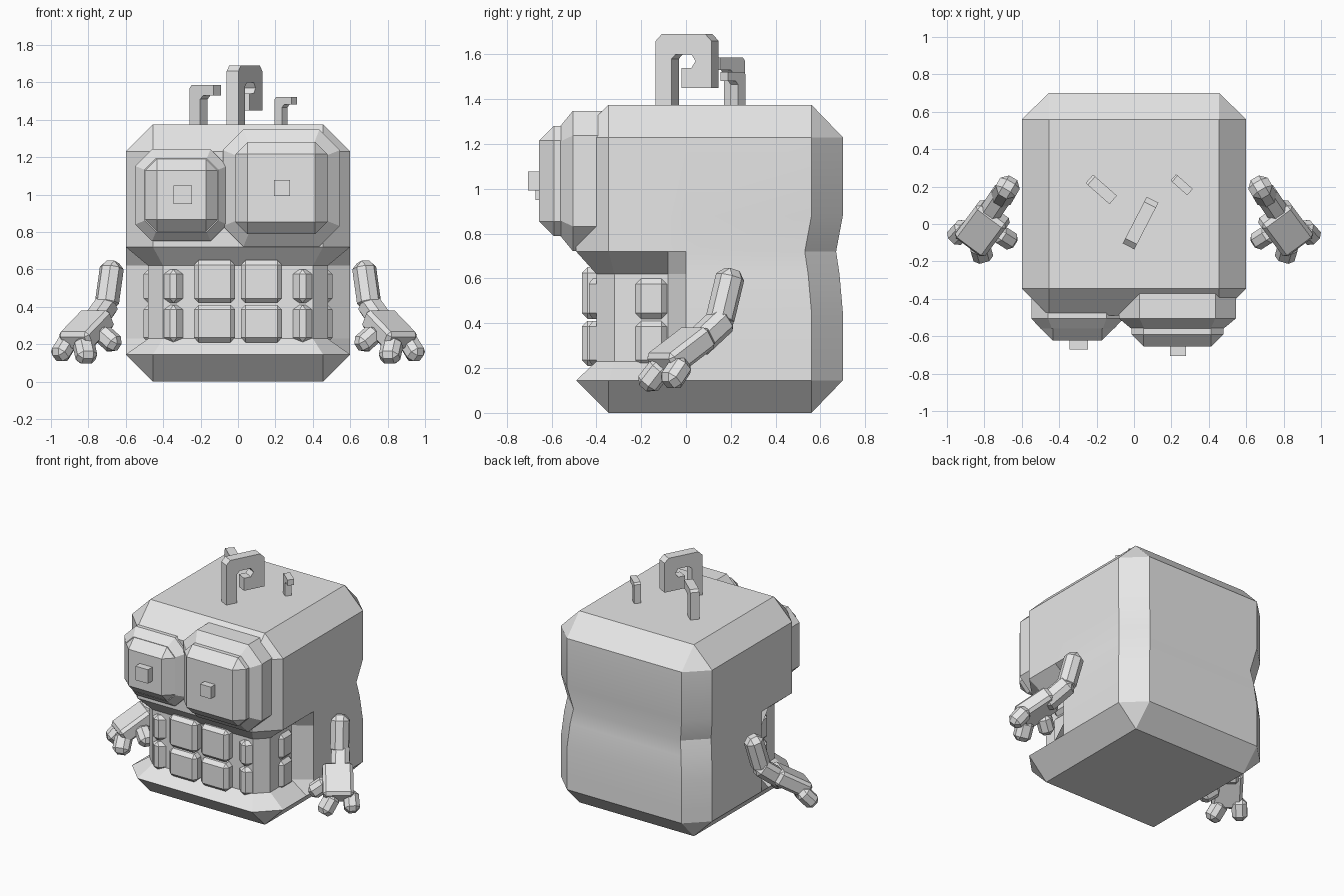
import bpy, bmesh
from math import radians
from mathutils import Vector, Matrix

cube = bpy.data.objects.get("Cube")
if cube:
    bpy.data.objects.remove(cube)

grey = bpy.data.materials.new("plain_grey")
grey.use_nodes = True
grey.diffuse_color = (0.8, 0.8, 0.8, 1)
grey.node_tree.nodes["Principled BSDF"].inputs["Base Color"].default_value = (0.8, 0.8, 0.8, 1)


def finish(name, bm):
    bmesh.ops.remove_doubles(bm, verts=bm.verts, dist=0.0005)
    bmesh.ops.recalc_face_normals(bm, faces=bm.faces)
    mesh = bpy.data.meshes.new(name)
    bm.to_mesh(mesh)
    bm.free()
    mesh.materials.append(grey)
    obj = bpy.data.objects.new(name, mesh)
    bpy.context.collection.objects.link(obj)
    return obj


def loft(name, rings):
    """Skin matching rings of points and cap both ends."""
    bm = bmesh.new()
    loops = [[bm.verts.new(p) for p in ring] for ring in rings]
    n = len(loops[0])
    for a, b in zip(loops, loops[1:]):
        for i in range(n):
            j = (i + 1) % n
            bm.faces.new((a[i], a[j], b[j], b[i]))
    bm.faces.new(loops[0])
    bm.faces.new(loops[-1])
    return finish(name, bm)


def block(name, size, matrix, chamfer=0.0):
    """Box with every edge chamfered, placed by a matrix."""
    bm = bmesh.new()
    bmesh.ops.create_cube(bm, size=1)
    bmesh.ops.scale(bm, vec=size, verts=bm.verts)
    if chamfer:
        bmesh.ops.bevel(bm, geom=bm.edges[:], offset=chamfer, segments=1,
                        profile=0.5, affect='EDGES')
    bmesh.ops.transform(bm, matrix=matrix, verts=bm.verts)
    return finish(name, bm)


# Body: chamfered box with a mouth pinched in around front and sides
FULL = [(0.455, -0.49), (0.6, -0.345), (0.6, -0.08), (0.6, 0), (0.6, 0.56), (0.455, 0.7)]
MOUTH = [(0.40, -0.40), (0.48, -0.32), (0.48, -0.08)] + FULL[3:]


def body_ring(z, half, dent=0.0, cap=False):
    pts = list(half)
    if cap:
        pts = [(min(x, 0.455), min(max(y, -0.345), 0.56)) for x, y in pts]
    pts[4:] = [(x - dent, y - dent) for x, y in pts[4:]]
    both = pts + [(-x, y) for x, y in reversed(pts)]
    return [(x, y, z) for x, y in both]


body = loft("body", [
    body_ring(0, FULL, cap=True), body_ring(0.145, FULL),
    body_ring(0.23, MOUTH), body_ring(0.45, MOUTH), body_ring(0.62, MOUTH, 0.015),
    body_ring(0.72, FULL, 0.03), body_ring(0.88, FULL),
    body_ring(1.23, FULL), body_ring(1.375, FULL, cap=True)])
bpy.context.view_layer.objects.active = body
body.select_set(True)
bpy.ops.object.shade_smooth_by_angle(angle=radians(25))
body.select_set(False)


# Eyes: chamfered socket, eyeball block and pupil
def octagon(cx, cz, h, c, y):
    corners = [(h - c, -h), (h, c - h), (h, h - c), (h - c, h),
               (c - h, h), (-h, h - c), (-h, c - h), (c - h, -h)]
    return [(cx + x, y, cz + z) for x, z in corners]


def eye(side, cx, cz, h, margin, corner, front, pupil, px, pz):
    loft(side + "_eye_socket", [
        octagon(cx, cz, h, corner, -0.36), octagon(cx, cz, h, corner, -0.505),
        octagon(cx, cz, h - margin, corner - margin * 0.6, -0.56)])
    e = h - margin
    loft(side + "_eyeball", [
        octagon(cx, cz, e, 0.065, -0.5), octagon(cx, cz, e, 0.065, front + 0.065),
        octagon(cx, cz, e - 0.065, 0, front)])
    block(side + "_pupil", (pupil, 0.1, pupil), Matrix.Translation((px, front, pz)))


eye("left", 0.232, 1.035, 0.313, 0.067, 0.11, -0.655, 0.085, 0.235, 1.035)
eye("right", -0.303, 0.997, 0.246, 0.05, 0.09, -0.622, 0.1, -0.295, 1.0)


# Teeth: two rows wrapping round the front and corners, mirrored
for side, s in (("left", 1), ("right", -1)):
    for part, x, y, width, turn, top in (("front", 0.125, -0.40, 0.22, 0, 0.65),
                                         ("corner", 0.37, -0.335, 0.2, 45, 0.6),
                                         ("side", 0.44, -0.155, 0.14, 90, 0.6)):
        for row, low, high in (("upper", 0.42, top), ("lower", 0.21, 0.41)):
            place = (Matrix.Translation((s * x, y, (low + high) / 2))
                     @ Matrix.Rotation(radians(s * turn), 4, 'Z'))
            block(f"{side}_{row}_{part}_tooth", (width, 0.13, high - low), place, 0.025)


# Arms: chamfered segments from point to point, mirrored
def limb(name, a, b, width, thick, chamfer):
    a, b = Vector(a), Vector(b)
    d = (b - a).normalized()
    across = Vector((-d.y, d.x, 0)).normalized()
    rot = Matrix((across, d.cross(across), d)).transposed().to_4x4()
    block(name, (width, thick, (b - a).length),
          Matrix.Translation((a + b) / 2) @ rot, chamfer)


ARM = [("upper_arm", (0.67, 0.205, 0.64), (0.705, 0.145, 0.39), 0.12, 0.12, 0.035),
       ("forearm", (0.69, 0.18, 0.43), (0.79, 0.03, 0.29), 0.12, 0.12, 0.03),
       ("palm", (0.745, 0.065, 0.345), (0.875, -0.11, 0.21), 0.2, 0.11, 0.02),
       ("outer_finger", (0.90, -0.01, 0.23), (0.965, -0.08, 0.125), 0.1, 0.1, 0.028),
       ("middle_finger", (0.83, -0.10, 0.22), (0.805, -0.185, 0.11), 0.11, 0.1, 0.028),
       ("thumb", (0.74, -0.04, 0.27), (0.645, -0.10, 0.185), 0.1, 0.1, 0.028)]
for side, s in (("left", 1), ("right", -1)):
    for part, a, b, width, thick, chamfer in ARM:
        limb(f"{side}_{part}", (s * a[0], *a[1:]), (s * b[0], *b[1:]), width, thick, chamfer)


# Hairs: flat hooked profiles standing on the top
def hair(name, outline, center, direction, thick):
    u = Vector((*direction, 0)).normalized()
    side = Vector((-u.y, u.x, 0)) * thick / 2
    base = Vector((*center, 0))
    path = [base + u * a + Vector((0, 0, z)) for a, z in outline]
    loft(name, [[p - side for p in path], [p + side for p in path]])


CURL = [(-0.14, 1.36), (-0.14, 1.66), (-0.11, 1.69), (0.11, 1.69), (0.14, 1.66),
        (0.14, 1.45), (-0.01, 1.45), (-0.01, 1.54), (0.04, 1.54), (0.06, 1.57),
        (0.04, 1.6), (-0.04, 1.6), (-0.06, 1.58), (-0.06, 1.36)]
HOOK = [(-0.085, 1.36), (-0.085, 1.57), (-0.07, 1.587), (0.085, 1.587),
        (0.085, 1.53), (0.01, 1.53), (-0.01, 1.51), (-0.01, 1.36)]
SMALL_HOOK = [(u * 0.7, 1.36 + (z - 1.36) * 0.71) for u, z in HOOK]
hair("center_hair", CURL, (0.035, 0.005), (0.46, 0.89), 0.07)
hair("right_hair", HOOK, (-0.175, 0.185), (0.75, -0.66), 0.06)
hair("left_hair", SMALL_HOOK, (0.255, 0.21), (0.75, -0.66), 0.045)
